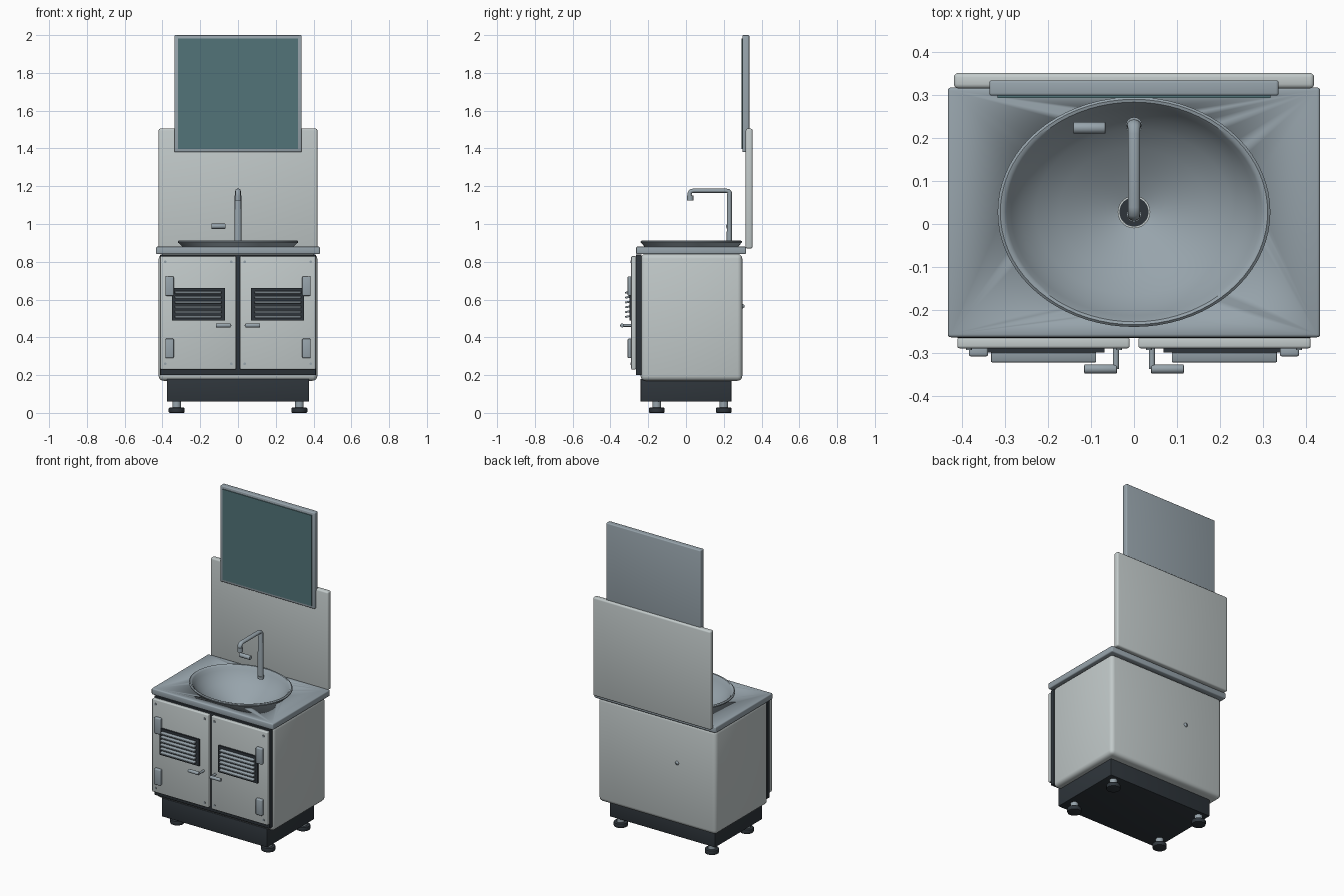
import bpy, bmesh, math
from mathutils import Matrix

if "Cube" in bpy.data.objects:
    bpy.data.objects.remove(bpy.data.objects["Cube"])


def material(name, rgb):
    m = bpy.data.materials.new(name)
    m.diffuse_color = (*rgb, 1)
    m.use_nodes = True
    m.node_tree.nodes["Principled BSDF"].inputs["Base Color"].default_value = m.diffuse_color
    return m


PANEL = material("pale_grey_panel", (0.54, 0.59, 0.59))
STEEL = material("brushed_steel", (0.31, 0.37, 0.41))
DARK = material("charcoal", (0.028, 0.036, 0.044))
GLASS = material("teal_glass", (0.085, 0.175, 0.19))


def finish(name, bm, mat, angle=35):
    me = bpy.data.meshes.new(name)
    bmesh.ops.recalc_face_normals(bm, faces=bm.faces)
    bm.to_mesh(me)
    bm.free()
    ob = bpy.data.objects.new(name, me)
    bpy.context.collection.objects.link(ob)
    me.materials.append(mat)
    bpy.ops.object.select_all(action='DESELECT')
    ob.select_set(True)
    bpy.context.view_layer.objects.active = ob
    bpy.ops.object.shade_smooth_by_angle(angle=math.radians(angle))
    return ob


def box(name, x, y, z, mat, bevel=0.0, tilt=0.0):
    """Rounded box from (min, max) ranges, optionally tilted about x."""
    bm = bmesh.new()
    bmesh.ops.create_cube(bm, size=1)
    bmesh.ops.scale(bm, vec=(x[1] - x[0], y[1] - y[0], z[1] - z[0]), verts=bm.verts)
    if bevel:
        bmesh.ops.bevel(bm, geom=bm.edges[:], offset=bevel, segments=3,
                        profile=0.5, affect='EDGES')
    bmesh.ops.rotate(bm, matrix=Matrix.Rotation(tilt, 3, 'X'), verts=bm.verts)
    bmesh.ops.translate(bm, vec=(sum(x) / 2, sum(y) / 2, sum(z) / 2), verts=bm.verts)
    return finish(name, bm, mat)


def cylinder(name, centre, radius, length, axis, mat, top=None, bevel=0.0):
    bm = bmesh.new()
    bmesh.ops.create_cone(bm, cap_ends=True, segments=24, radius1=radius,
                          radius2=radius if top is None else top, depth=length)
    if bevel:
        rims = [e for e in bm.edges if any(len(f.verts) > 4 for f in e.link_faces)]
        bmesh.ops.bevel(bm, geom=rims, offset=bevel, segments=2, profile=0.5, affect='EDGES')
    turn = {'X': Matrix.Rotation(math.pi / 2, 3, 'Y'),
            'Y': Matrix.Rotation(-math.pi / 2, 3, 'X'),
            'Z': Matrix.Identity(3)}[axis]
    bmesh.ops.rotate(bm, matrix=turn, verts=bm.verts)
    bmesh.ops.translate(bm, vec=centre, verts=bm.verts)
    return finish(name, bm, mat)


def oval_lathe(name, profile, mat, closed, n=72):
    """Sweep (scale, z) points round the basin oval."""
    bm = bmesh.new()
    rings = []
    for s, z in profile:
        rings.append([bm.verts.new((0.318 * s * math.cos(2 * math.pi * i / n),
                                    0.028 + 0.268 * s * math.sin(2 * math.pi * i / n), z))
                      for i in range(n)])
    pairs = list(zip(rings, rings[1:]))
    if closed:
        pairs.append((rings[-1], rings[0]))
    else:
        bm.faces.new(rings[0])
        bm.faces.new(rings[-1])
    for a, b in pairs:
        for i in range(n):
            j = (i + 1) % n
            bm.faces.new((a[i], a[j], b[j], b[i]))
    return finish(name, bm, mat)


# Carcass, plinth and worktop
cabinet = box("cabinet", (-0.42, 0.42), (-0.24, 0.298), (0.17, 0.842), PANEL, 0.025)
box("front_gasket", (-0.412, 0.412), (-0.266, -0.235), (0.2, 0.838), DARK, 0.003)
box("plinth", (-0.376, 0.376), (-0.24, 0.24), (0.06, 0.18), DARK, 0.003)
worktop = box("worktop", (-0.434, 0.434), (-0.264, 0.318), (0.84, 0.88), STEEL, 0.007)

# Opening for the basin
cutter = oval_lathe("basin_cutter", [(0.89, 0.69), (0.89, 0.95)], STEEL, False)
cutter.hide_render = True
cutter.display_type = 'WIRE'
for ob in (cabinet, worktop):
    mod = ob.modifiers.new("basin_opening", 'BOOLEAN')
    mod.operation = 'DIFFERENCE'
    mod.object = cutter
    mod.solver = 'EXACT'

# Basin: inner bowl, rolled rim, outer skin
oval_lathe("basin", [(0.11, 0.72), (0.2, 0.73), (0.35, 0.752), (0.55, 0.786),
                     (0.72, 0.822), (0.83, 0.855), (0.9, 0.885), (0.935, 0.904),
                     (0.955, 0.911), (0.98, 0.913), (1.0, 0.908), (1.0, 0.902),
                     (0.94, 0.885), (0.91, 0.876), (0.85, 0.85), (0.72, 0.808),
                     (0.35, 0.735), (0.11, 0.705)], STEEL, True)
cylinder("drain_flange", (0, 0.028, 0.722), 0.038, 0.012, 'Z', PANEL)
cylinder("drain_hole", (0, 0.028, 0.727), 0.034, 0.008, 'Z', DARK)

# Levelling feet
for sx in (-1, 1):
    for y in (-0.155, 0.2):
        cylinder("foot_pad", (0.325 * sx, y, 0.014), 0.042, 0.028, 'Z', DARK, bevel=0.005)
        cylinder("foot_stem", (0.325 * sx, y, 0.045), 0.023, 0.04, 'Z', STEEL)

# Splashback and mirror
box("splashback", (-0.42, 0.42), (0.316, 0.352), (0.87, 1.505), PANEL, 0.01)
box("mirror_frame", (-0.337, 0.337), (0.299, 0.335), (1.38, 2.0), STEEL, 0.006)
box("mirror_glass", (-0.318, 0.318), (0.294, 0.302), (1.398, 1.982), GLASS)

# Doors with vents, hinges, screws and pulls
for s in (-1, 1):
    def span(a, b):
        return tuple(sorted((a * s, b * s)))

    box("door", span(0.01, 0.412), (-0.29, -0.264), (0.23, 0.83), PANEL, 0.006)
    box("vent_recess", span(0.069, 0.349), (-0.3, -0.285), (0.488, 0.66), DARK)
    for i in range(6):
        z = 0.51 + 0.0255 * i
        box("vent_slat", span(0.088, 0.333), (-0.322, -0.299),
            (z - 0.005, z + 0.005), STEEL, 0.002, math.radians(12))
    for z in (0.29, 0.62):
        box("hinge", span(0.34, 0.385), (-0.309, -0.285), (z, z + 0.103), STEEL, 0.006)
    for x in (0.035, 0.385):
        for z in (0.26, 0.8):
            cylinder("door_screw", (x * s, -0.291, z), 0.007, 0.006, 'Y', STEEL)
    cylinder("pull_bar", (0.078 * s, -0.338, 0.463), 0.0105, 0.076, 'X', STEEL, bevel=0.002)
    cylinder("pull_post", (0.042 * s, -0.312, 0.463), 0.007, 0.052, 'Y', STEEL)

# Tap: bent pipe, nozzle and lever
curve = bpy.data.curves.new("tap_pipe", 'CURVE')
curve.dimensions = '3D'
curve.bevel_depth = 0.0145
curve.bevel_resolution = 4
curve.use_fill_caps = True
path = [(0.23, 0.87, 1), (0.23, 1.15, 0.95), (0.231, 1.165, 0.9), (0.225, 1.174, 0.8),
        (0.21, 1.176, 0.8), (0.04, 1.176, 0.8), (0.025, 1.173, 0.8),
        (0.019, 1.162, 0.8), (0.02, 1.14, 0.8)]
spline = curve.splines.new('POLY')
spline.points.add(len(path) - 1)
for p, (y, z, r) in zip(spline.points, path):
    p.co = (0, y, z, 1)
    p.radius = r
spline.use_smooth = True
tap = bpy.data.objects.new("tap_pipe", curve)
tap.scale.x = 1.25
bpy.context.collection.objects.link(tap)
curve.materials.append(STEEL)
cylinder("tap_base", (0, 0.23, 0.884), 0.019, 0.012, 'Z', STEEL)
cylinder("tap_nozzle", (0, 0.022, 1.138), 0.017, 0.028, 'Z', STEEL)
cylinder("tap_lever", (-0.104, 0.224, 0.988), 0.0135, 0.075, 'X', STEEL, bevel=0.002)

# Rear cable outlet
cylinder("rear_outlet", (-0.145, 0.301, 0.565), 0.016, 0.018, 'Y', STEEL, top=0.006)
